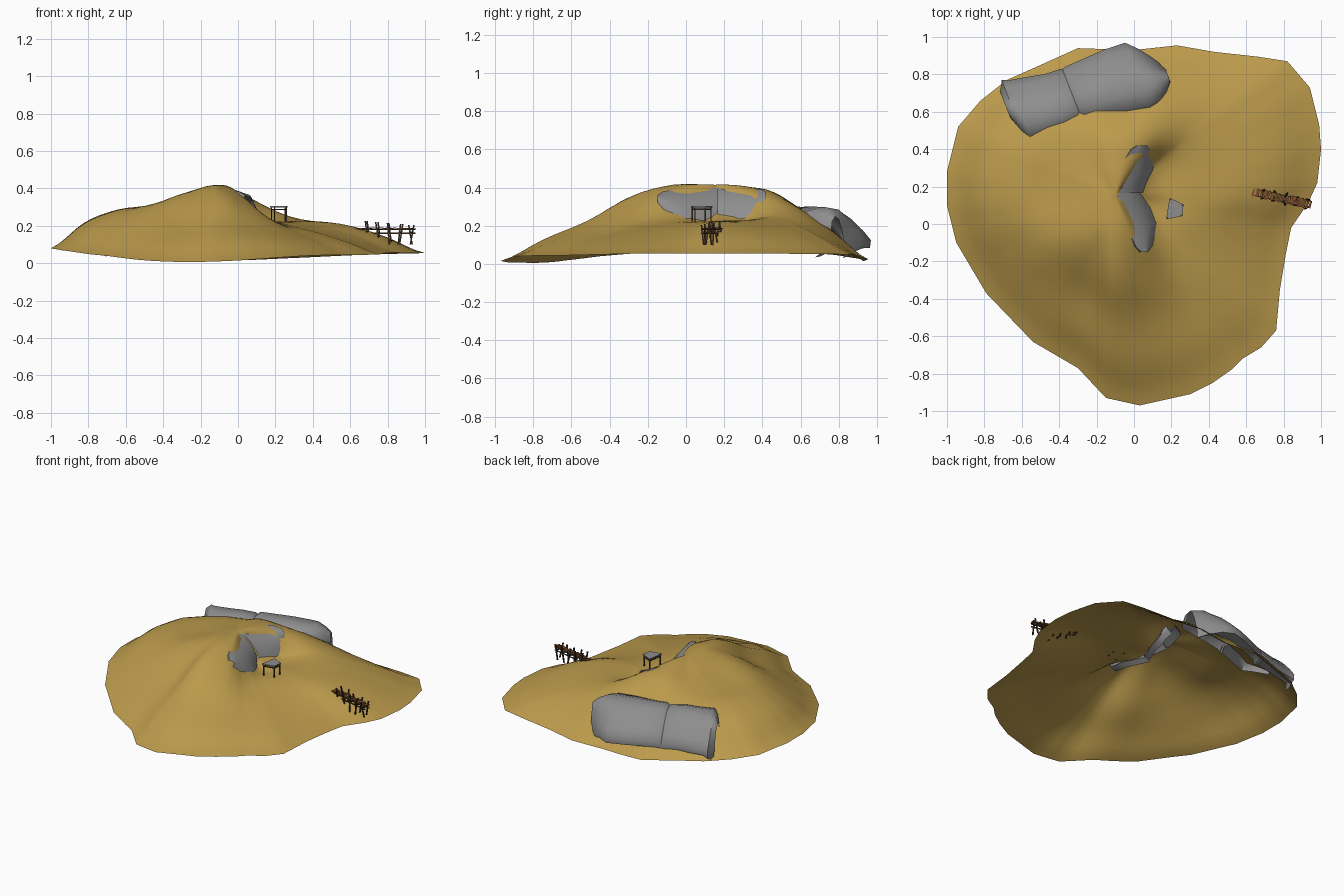
import bpy, bmesh, math, random
from mathutils import Vector

if "Cube" in bpy.data.objects:
    bpy.data.objects.remove(bpy.data.objects["Cube"])
random.seed(4)


def material(name, rgb):
    m = bpy.data.materials.new(name)
    m.diffuse_color = (*rgb, 1)
    m.use_nodes = True
    m.node_tree.nodes["Principled BSDF"].inputs["Base Color"].default_value = m.diffuse_color
    return m


SAND = material("sand", (0.50, 0.325, 0.072))
ROCK = material("grey rock", (0.27, 0.27, 0.27))
PLANK = material("plank brown", (0.20, 0.075, 0.025))
WOOD = material("dark wood", (0.055, 0.032, 0.018))


def finish(name, bm, mat, angle=None):
    bmesh.ops.recalc_face_normals(bm, faces=bm.faces)
    me = bpy.data.meshes.new(name)
    bm.to_mesh(me)
    bm.free()
    ob = bpy.data.objects.new(name, me)
    bpy.context.collection.objects.link(ob)
    me.materials.append(mat)
    if angle:
        bpy.ops.object.select_all(action='DESELECT')
        ob.select_set(True)
        bpy.context.view_layer.objects.active = ob
        bpy.ops.object.shade_smooth_by_angle(angle=math.radians(angle))
    return ob


def sheet(bm, rows, closed=False):
    """Quad surface through rows of points."""
    vs = [[bm.verts.new(p) for p in r] for r in rows]
    n = len(vs)
    for i in range(n if closed else n - 1):
        a, b = vs[i], vs[(i + 1) % n]
        for j in range(len(a) - 1):
            bm.faces.new((a[j], b[j], b[j + 1], a[j + 1]))
    return vs


def cubic(a, b, c, d, t):
    m0, m1 = (c - a) / 2, (d - b) / 2
    return ((2*t**3 - 3*t*t + 1) * b + (t**3 - 2*t*t + t) * m0
            + (3*t*t - 2*t**3) * c + (t**3 - t*t) * m1)


# --- Hill: heights along spokes from the summit to the shoreline ---
CENTRE, PEAK = Vector((-0.1, 0.15)), 0.415
STOPS = [0, .1, .22, .4, .6, .8, 1]
SPOKES = [  # angle in degrees, then heights at the stops
    (0, .28, .225, .225, .21, .15, .055),
    (37, .31, .235, .245, .20, .13, .05),
    (60, .40, .375, .34, .26, .15, .03),
    (90, .415, .405, .375, .27, .15, .015),
    (135, .40, .37, .33, .285, .20, .05),
    (180, .40, .36, .31, .285, .215, .08),
    (225, .41, .39, .345, .25, .14, .04),
    (250, .415, .405, .33, .205, .115, .01),
    (270, .418, .41, .355, .23, .13, .01),
    (295, .41, .375, .29, .19, .12, .04),
    (315, .36, .28, .215, .165, .11, .045),
    (338, .30, .225, .22, .18, .12, .055)]
SHORE = [(1, .4), (.99, .53), (.94, .73), (.82, .87), (.66, .895), (.43, .92),
         (.23, .955), (0, .93), (-.3, .94), (-.5, .85), (-.68, .77),
         (-.82, .66), (-.94, .52), (-1, .28), (-1, .1), (-.95, -.1),
         (-.79, -.37), (-.54, -.63), (-.3, -.77), (-.15, -.93), (.03, -.97),
         (.3, -.91), (.42, -.85), (.52, -.78), (.58, -.72), (.68, -.66),
         (.76, -.57), (.78, -.35), (.81, -.17), (.84, -.02), (.93, .11),
         (.98, .22)]


def spoke_height(s, t):
    h = [PEAK, *SPOKES[s % len(SPOKES)][1:]]
    i = max(k for k in range(6) if STOPS[k] <= t)
    f = (t - STOPS[i]) / (STOPS[i + 1] - STOPS[i])
    return cubic(h[max(i - 1, 0)], h[i], h[i + 1], h[min(i + 2, 6)], f)


def height(angle, t):
    a, n = math.degrees(angle) % 360, len(SPOKES)
    i = max(k for k in range(n) if SPOKES[k][0] <= a)
    end = SPOKES[i + 1][0] if i + 1 < n else 360
    f = (a - SPOKES[i][0]) / (end - SPOKES[i][0])
    return cubic(*[spoke_height(i + k, t) for k in (-1, 0, 1, 2)], f)


bm = bmesh.new()
rows = []
RINGS = 20
for i, p in enumerate(SHORE):
    p, q = Vector(p), Vector(SHORE[(i + 1) % len(SHORE)])
    for k in range(3):
        d = p.lerp(q, k / 3) - CENTRE
        ang = math.atan2(d.y, d.x)
        rows.append([(*(CENTRE + d * (j / RINGS)), max(0, height(ang, j / RINGS)))
                     for j in range(RINGS + 1)])
sheet(bm, rows, closed=True)
bmesh.ops.remove_doubles(bm, verts=bm.verts, dist=1e-5)
finish("hill", bm, SAND, 80)


# --- Cliff: two bulging rock faces meeting at a seam ---
def cliff(name, stations):
    """Each station: y, top x, top z, bottom x, bottom z."""
    bm = bmesh.new()
    rows = []
    for y, tx, tz, bx, bz in stations:
        row = [(tx - .05, y, tz - .04)]
        for j in range(7):
            t = j / 6
            b = .022 * math.sin(math.pi * t)
            row.append((tx + (bx - tx) * t + b, y, tz + (bz - tz) * t + b * .6))
        row.append((bx - .04, y, bz - .02))
        rows.append(row)
    sheet(bm, rows)
    finish(name, bm, ROCK, 50)


cliff("cliff_south", [(-.15, .04, .36, .06, .31), (-.12, .01, .38, .10, .265),
                      (-.06, -.02, .39, .12, .238), (0, -.05, .395, .125, .23),
                      (.08, -.075, .40, .09, .228), (.165, -.09, .40, .045, .23)])
cliff("cliff_north", [(.165, -.09, .405, .055, .235), (.22, -.08, .40, .075, .23),
                      (.30, -.06, .40, .105, .235), (.36, -.04, .395, .11, .245),
                      (.40, -.01, .39, .11, .27), (.42, .02, .375, .07, .32)])

# --- Boulder slabs lying over the back slope ---
SECTION = [(-.19, .23), (-.165, .275), (-.09, .298), (0, .285), (.07, .235),
           (.13, .175), (.17, .125), (.165, .085), (.10, .08)]


def slab(name, stations):
    """Each station: centre x, centre y, width scale, height shift."""
    bm = bmesh.new()
    perp = Vector((-.36, .93))
    rows = []
    for x, y, w, dz in stations:
        rows.append([(x + perp.x * o * w, y + perp.y * o * w, z + dz)
                     for o, z in SECTION])
    sheet(bm, rows)
    finish(name, bm, ROCK, 50)


slab("boulder_west", [(-.69, .64, .42, -.045), (-.655, .635, .85, -.012),
                      (-.61, .61, 1.0, 0), (-.52, .635, .95, 0),
                      (-.42, .66, .90, .004), (-.34, .69, .88, -.004),
                      (-.31, .70, .82, -.03)])
slab("boulder_east", [(-.34, .69, .84, -.02), (-.31, .70, .90, .004),
                      (-.20, .735, .97, .003), (-.10, .765, 1.05, .003),
                      (.02, .795, 1.1, 0), (.08, .80, .85, 0),
                      (.135, .80, .55, -.02), (.18, .80, .22, -.05)])


# --- Wooden parts ---
def beam(bm, a, b, w, h=None):
    """Box between two points."""
    a, b = Vector(a), Vector(b)
    d = (b - a).normalized()
    side = d.cross(Vector((0, 0, 1)))
    side = side.normalized() if side.length > .3 else Vector((1, 0, 0))
    up = side.cross(d).normalized()
    ends = []
    for p in (a, b):
        ends.append([bm.verts.new(p + side * sx * w / 2 + up * sz * (h or w) / 2)
                     for sx, sz in ((-1, -1), (1, -1), (1, 1), (-1, 1))])
    for e in ends:
        bm.faces.new(e)
    for i in range(4):
        j = (i + 1) % 4
        bm.faces.new((ends[0][i], ends[0][j], ends[1][j], ends[1][i]))


# Stone-topped table
CORNERS = [(.19, .14), (.265, .105), (.258, .042), (.172, .025)]
bm = bmesh.new()
top = bm.faces.new([bm.verts.new((x, y, .297)) for x, y in CORNERS])
res = bmesh.ops.extrude_face_region(bm, geom=[top])
for v in res["geom"]:
    if isinstance(v, bmesh.types.BMVert):
        v.co.z += .008
finish("table_top", bm, ROCK)

bm = bmesh.new()
mid = Vector((.221, .078))
legs = [mid.lerp(Vector(c), .85) for c in CORNERS]
for i, p in enumerate(legs):
    q = legs[(i + 1) % 4]
    beam(bm, (*p, .215), (*p, .305), .007)
    beam(bm, (*p, .287), (*q, .287), .006)
finish("table_frame", bm, WOOD)

# Jetty: crooked planks on rails and posts
start, end = Vector((.635, .172)), Vector((.945, .104))
along = (end - start).normalized()
across = Vector((-along.y, along.x))
bm = bmesh.new()
for i in range(24):
    p = start.lerp(end, (i + .5) / 24)
    r = [random.uniform(-.005, .005) for _ in range(4)]
    a = p + across * (-.021 + r[0]) + along * r[1]
    b = p + across * (.021 + r[2]) + along * r[3]
    z = .187 + random.uniform(-.002, .002)
    beam(bm, (*a, z), (*b, z), .011, .005)
finish("jetty_planks", bm, PLANK)

bm = bmesh.new()
for s in (-1, 1):
    for z in (.180, .160):
        first = start if z > .17 else start.lerp(end, .3)
        beam(bm, (*(first + across * s * .017), z), (*(end + across * s * .017), z), .006)
    for i in range(5):
        p = start.lerp(end, .18 + i * .19) + across * s * .022
        lean = Vector((random.uniform(-.01, .01), random.uniform(-.012, .012)))
        beam(bm, (*(p - lean), (.14, .12, .10, .10, .10)[i]),
             (*(p + lean), .225 - i * .005), .008)
for i in range(5):
    p = start.lerp(end, .18 + i * .19)
    beam(bm, (*(p - across * .024), .166), (*(p + across * .024), .166), .006)
finish("jetty_frame", bm, WOOD)
